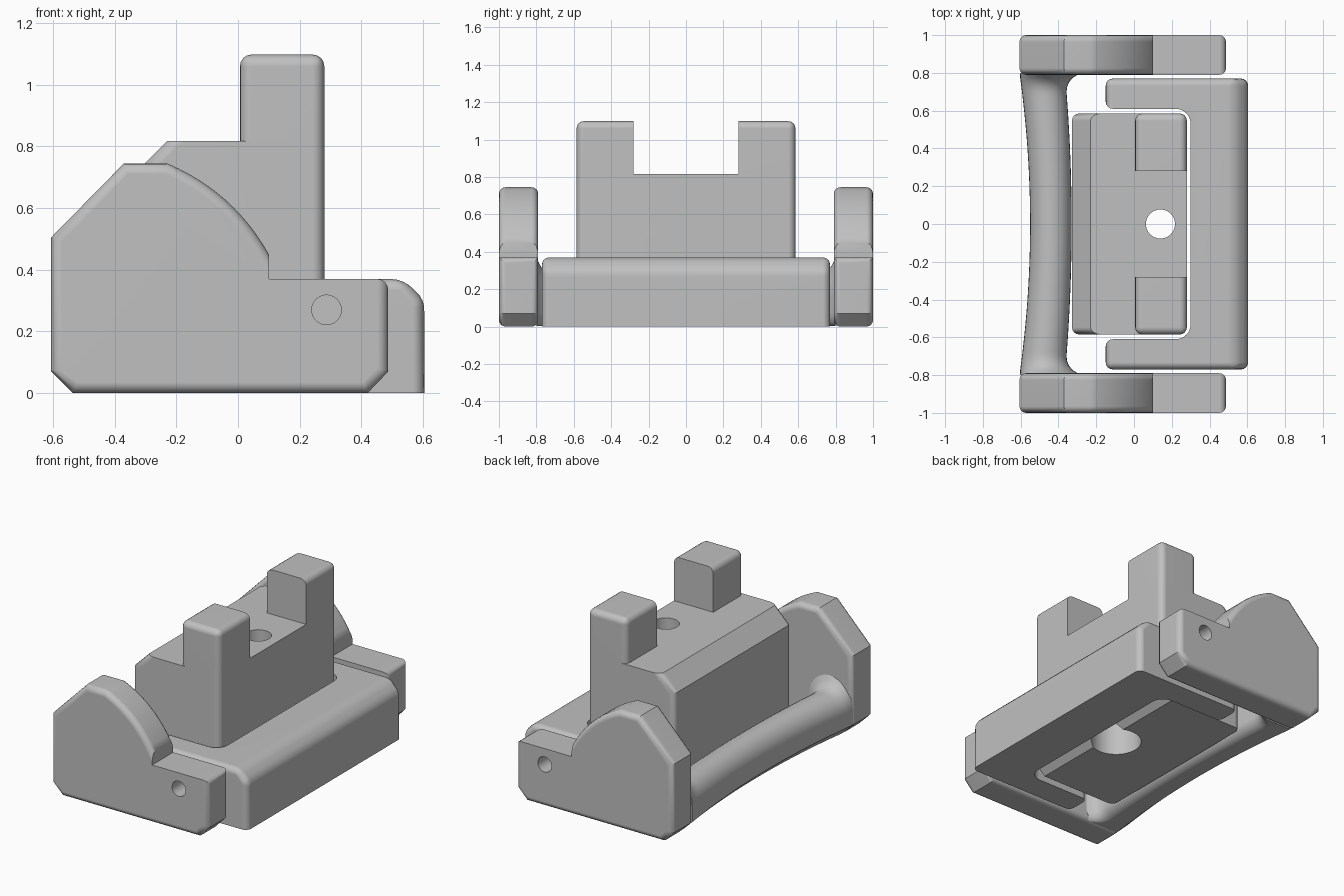
import bpy, bmesh, math
from mathutils import Matrix

cube = bpy.data.objects.get("Cube")
if cube:
    bpy.data.objects.remove(cube, do_unlink=True)

grey = bpy.data.materials.new("plain_grey")
grey.use_nodes = True
GREY = (0.53, 0.53, 0.53, 1)
grey.diffuse_color = GREY
grey.node_tree.nodes["Principled BSDF"].inputs["Base Color"].default_value = GREY


def near(a, b):
    return abs(a - b) < 0.002


def prism(points, place, lo, hi):
    """Extrude a closed outline; place(u, v, w) maps it into space."""
    bm = bmesh.new()
    a = [bm.verts.new(place(u, v, lo)) for u, v in points]
    b = [bm.verts.new(place(u, v, hi)) for u, v in points]
    bm.faces.new(a)
    bm.faces.new(b[::-1])
    n = len(points)
    for i in range(n):
        j = (i + 1) % n
        bm.faces.new((a[j], a[i], b[i], b[j]))
    bmesh.ops.recalc_face_normals(bm, faces=bm.faces)
    return bm


def bevel(bm, rule, size, segments=4):
    edges = [e for e in bm.edges if rule(e.verts[0].co, e.verts[1].co)]
    bmesh.ops.bevel(bm, geom=edges, offset=size, offset_type='OFFSET',
                    segments=segments, profile=0.5, affect='EDGES')


def finish(bm, name):
    bmesh.ops.recalc_face_normals(bm, faces=bm.faces)
    mesh = bpy.data.meshes.new(name)
    bm.to_mesh(mesh)
    bm.free()
    ob = bpy.data.objects.new(name, mesh)
    bpy.context.collection.objects.link(ob)
    mesh.materials.append(grey)
    return ob


def activate(ob):
    bpy.ops.object.select_all(action='DESELECT')
    ob.select_set(True)
    bpy.context.view_layer.objects.active = ob


def smooth(ob):
    activate(ob)
    bpy.ops.object.shade_smooth_by_angle(angle=math.radians(32))
    weighted = ob.modifiers.new("clean_flats", 'WEIGHTED_NORMAL')
    weighted.keep_sharp = True


def drill(ob, radius, depth, matrix):
    bm = bmesh.new()
    bmesh.ops.create_cone(bm, cap_ends=True, segments=40, radius1=radius,
                          radius2=radius, depth=depth, matrix=matrix)
    cutter = finish(bm, "cutter")
    cutter.hide_render = True
    activate(ob)
    mod = ob.modifiers.new("cut", 'BOOLEAN')
    mod.operation = 'DIFFERENCE'
    mod.solver = 'EXACT'
    mod.object = cutter
    bpy.ops.object.modifier_apply(modifier=mod.name)
    bpy.data.objects.remove(cutter, do_unlink=True)


def upright(u, v, w):
    return (u, w, v)


def flat(u, v, w):
    return (u, v, w)


# Side cheeks with a curved shoulder, a low step and a pivot hole
STEP = 0.37
arc = []
for i in range(13):
    t = i / 12
    bulge = 0.038 * 4 * t * (1 - t)
    arc.append((0.10 - 0.33 * t + 0.67 * bulge, 0.45 + 0.295 * t + 0.74 * bulge))
cheek = [(-0.535, 0), (0.42, 0), (0.487, 0.07), (0.487, STEP), (0.10, STEP)]
cheek += arc + [(-0.37, 0.745), (-0.606, 0.505), (-0.606, 0.07)]


def cheek_edge(a, b):
    on_step = near(a.z, STEP) and near(b.z, STEP)
    riser = near(a.x, 0.1) and near(b.x, 0.1)
    rim = near(a.y, b.y) and not on_step and not riser
    return rim or (on_step and near(a.x, 0.487) and near(b.x, 0.487))


for side, label in ((1, "back"), (-1, "front")):
    y0, y1 = sorted((side * 0.79, side))
    bm = prism(cheek, upright, y0, y1)
    bevel(bm, cheek_edge, 0.035)
    ob = finish(bm, label + "_cheek")
    turn = Matrix.Rotation(math.pi / 2, 4, 'X')
    drill(ob, 0.048, 0.4, Matrix.Translation((0.287, side * 0.9, 0.27)) @ turn)
    smooth(ob)


# Bowed grip bar: flat underside, rounded top, flaring into the cheeks
def grip_section(y):
    t = min(1, abs(y) / 0.79)
    d = min(1, max(0, (abs(y) - 0.69) / 0.1))
    flare = 0.085 * (1 - math.sqrt(1 - d * d))
    outer = -0.55 - 0.055 * t * t
    inner = -0.33 - 0.035 * t * t + flare
    points = [(outer, 0.07), (outer + 0.07, 0.002)]
    for k in range(7):
        q = math.pi / 2 * (k / 6 - 1)
        points.append((inner - 0.07 + 0.07 * math.cos(q), 0.072 + 0.07 * math.sin(q)))
    mid, half_width = (outer + inner) / 2, (inner - outer) / 2
    for k in range(17):
        q = math.pi * k / 16
        points.append((mid + half_width * math.cos(q),
                       0.16 + (0.12 + flare) * math.sin(q)))
    return points


bm = bmesh.new()
ROWS = 64
rings = []
for i in range(ROWS + 1):
    y = -0.80 + 1.6 * i / ROWS
    rings.append([bm.verts.new((x, y, z)) for x, z in grip_section(y)])
for a, b in zip(rings, rings[1:]):
    for k in range(len(a)):
        j = (k + 1) % len(a)
        bm.faces.new((a[k], a[j], b[j], b[k]))
bm.faces.new(rings[0])
bm.faces.new(rings[-1])
smooth(finish(bm, "grip_bar"))

# U-shaped frame around the block
FRONT = 0.604
half = [(-0.15, 0.77), (-0.15, 0.61)]
for i in range(9):
    q = math.pi / 2 * (1 - i / 8)
    half.append((0.22 + 0.08 * math.cos(q), 0.53 + 0.08 * math.sin(q)))
outline = [(FRONT, 0.77)] + half + [(x, -y) for x, y in reversed(half)] + [(FRONT, -0.77)]
bm = prism(outline, flat, 0, STEP)
bevel(bm, lambda a, b: near(a.x, FRONT) and near(b.x, FRONT) and near(a.z, STEP)
      and near(b.z, STEP), 0.068, 1)


def frame_edge(a, b):
    if a.z < 0.01 and b.z < 0.01:
        return False
    flank = near(abs(a.y), 0.77) and near(a.y, b.y)
    arm_end = near(a.x, -0.15) and near(b.x, -0.15)
    slope = near(a.x, b.x) and near(a.z, b.z) and a.x > 0.5
    return flank or arm_end or slope


bevel(bm, frame_edge, 0.038)
smooth(finish(bm, "u_frame"))

# Central block with a stepped bolt hole
DECK = 0.817
BACK, FACE, SIDE = -0.328, 0.28, 0.585
profile = [(BACK, 0.02), (0.2, 0.02), (FACE, 0.1), (FACE, DECK), (-0.23, DECK), (BACK, 0.72)]
bm = prism(profile, upright, -SIDE, SIDE)


def block_edge(a, b):
    if not near(a.y, b.y):
        return False
    slope = max(a.x, b.x) < -0.2 and min(a.z, b.z) > 0.5
    return near(a.x, b.x) or slope


bevel(bm, block_edge, 0.038)
block = finish(bm, "central_block")
drill(block, 0.077, 2, Matrix.Translation((0.14, 0, 0.5)))
drill(block, 0.15, 0.4, Matrix.Translation((0.14, 0, 0.1)))
smooth(block)

# Two posts standing on the block
TOP, INNER = 1.098, 0.28


def post_edge(a, b):
    if near(abs(a.y), INNER) and near(abs(b.y), INNER):
        return False
    return not (near(a.z, DECK) and near(b.z, DECK))


for side, label in ((1, "back"), (-1, "front")):
    corners = [(0.006, side * INNER), (FACE, side * INNER), (FACE, side * SIDE), (0.006, side * SIDE)]
    bm = prism(corners, flat, DECK, TOP)
    bevel(bm, post_edge, 0.038)
    smooth(finish(bm, label + "_post"))
